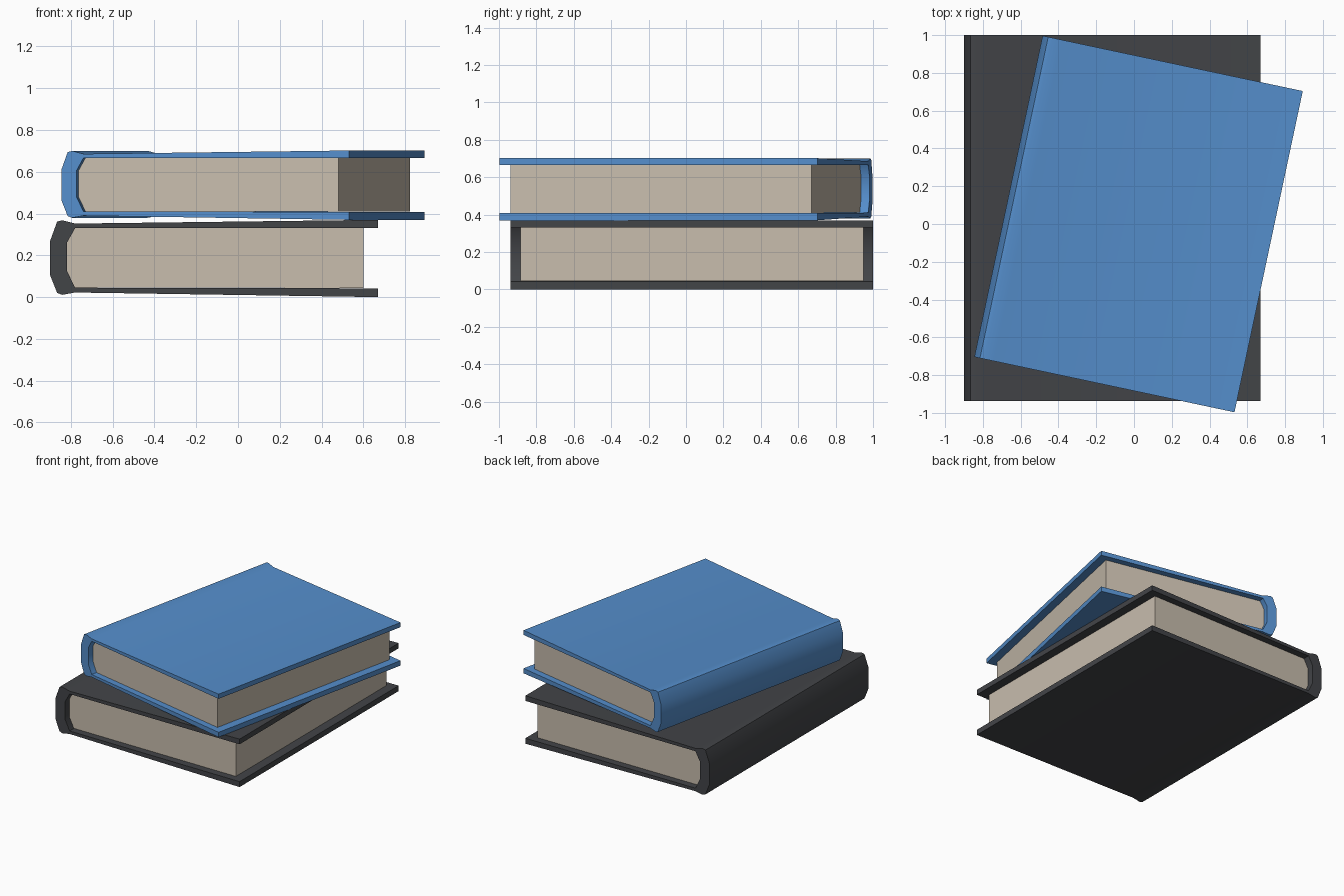
import bpy, bmesh, math
from mathutils import Matrix

if "Cube" in bpy.data.objects:
    bpy.data.objects.remove(bpy.data.objects["Cube"])

# Half book cross-sections (x, z), from spine to fore edge, centred on the book
X0, H = 0.115, 0.37
OUTER_TOP = [(-0.90, 0.268), (-0.866, 0.361), (-0.842, 0.368), (-0.78, 0.352), (0.67, 0.37)]
OUTER_BOTTOM = [(-0.90, 0.105), (-0.866, 0.02), (-0.842, 0.011), (-0.78, 0.022), (0.67, 0.0)]
INNER_TOP = [(-0.818, 0.262), (-0.78, 0.33), (0.67, 0.33)]
INNER_BOTTOM = [(-0.818, 0.123), (-0.78, 0.045), (0.67, 0.042)]
PAGES = [(-0.818, 0.123), (-0.78, 0.0455), (0.602, 0.0445),
         (0.602, 0.33), (-0.78, 0.33), (-0.818, 0.262)]
COVER = (OUTER_BOTTOM[::-1] + OUTER_TOP + INNER_TOP[::-1] + INNER_BOTTOM)


def material(name, color):
    m = bpy.data.materials.new(name)
    m.diffuse_color = (*color, 1)
    m.use_nodes = True
    m.node_tree.nodes["Principled BSDF"].inputs["Base Color"].default_value = m.diffuse_color
    return m


def extrude_profile(name, profile, half_length, mat, matrix):
    bm = bmesh.new()
    face = bm.faces.new([bm.verts.new((x + X0, -half_length, z)) for x, z in profile])
    ext = bmesh.ops.extrude_face_region(bm, geom=[face])
    verts = [v for v in ext["geom"] if isinstance(v, bmesh.types.BMVert)]
    bmesh.ops.translate(bm, verts=verts, vec=(0, 2 * half_length, 0))
    bmesh.ops.recalc_face_normals(bm, faces=bm.faces)
    bm.transform(matrix)
    mesh = bpy.data.meshes.new(name)
    bm.to_mesh(mesh)
    bm.free()
    obj = bpy.data.objects.new(name, mesh)
    bpy.context.collection.objects.link(obj)
    mesh.materials.append(mat)
    bpy.ops.object.select_all(action='DESELECT')
    obj.select_set(True)
    bpy.context.view_layer.objects.active = obj
    bpy.ops.object.shade_smooth_by_angle(angle=math.radians(40))


paper = material("paper", (0.58, 0.51, 0.42))
charcoal = material("charcoal", (0.055, 0.058, 0.064))
blue = material("blue", (0.09, 0.27, 0.60))


def book(prefix, cover_mat, location, angle, scale):
    m = (Matrix.Translation(location) @ Matrix.Rotation(math.radians(angle), 4, 'Z')
         @ Matrix.Scale(scale, 4))
    extrude_profile(prefix + "_cover", COVER, 0.969, cover_mat, m)
    extrude_profile(prefix + "_pages", PAGES, 0.917, paper, m)


# Lower book lies straight, upper book is a smaller turned copy
book("lower_book", charcoal, (-X0, 0.031, 0), 0, 1.0)
book("upper_book", blue, (0.024, 0, H), -12, 0.897)
